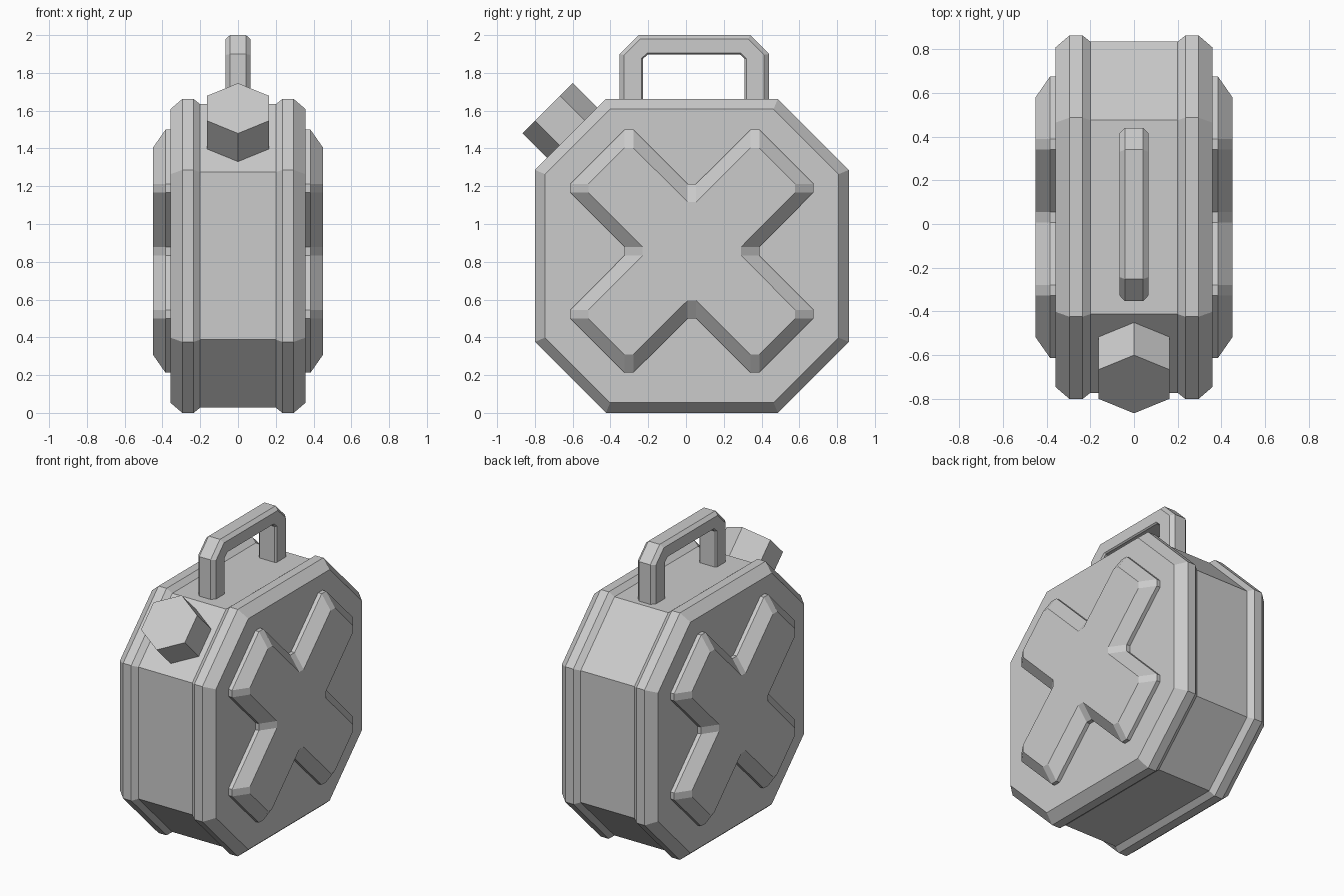
import bpy, bmesh
from mathutils import Vector

if "Cube" in bpy.data.objects:
    bpy.data.objects.remove(bpy.data.objects["Cube"])


def loft(name, rings):
    """Skin a list of equal-length point rings and cap both ends."""
    bm = bmesh.new()
    loops = [[bm.verts.new(p) for p in ring] for ring in rings]
    for a, b in zip(loops, loops[1:]):
        n = len(a)
        for i in range(n):
            bm.faces.new((a[i], a[(i + 1) % n], b[(i + 1) % n], b[i]))
    bm.faces.new(loops[0])
    bm.faces.new(loops[-1])
    bmesh.ops.recalc_face_normals(bm, faces=bm.faces)
    mesh = bpy.data.meshes.new(name)
    bm.to_mesh(mesh)
    bm.free()
    obj = bpy.data.objects.new(name, mesh)
    bpy.context.collection.objects.link(obj)
    return obj


# Can body: octagons inset by varying amounts across the width
CY, CZ = 0.031, 0.831


def octagon(x, half):
    e = 0.455 - 0.414 * (0.831 - half)
    pts = [(half, -e), (half, e), (e, half), (-e, half),
           (-half, e), (-half, -e), (-e, -half), (e, -half)]
    return [(x, CY + y, CZ + z) for y, z in pts]


side = [(0.358, 0.777), (0.295, 0.831), (0.235, 0.831), (0.20, 0.803)]
profile = side + [(-x, h) for x, h in reversed(side)]
loft("can_body", [octagon(x, h) for x, h in profile])


# Raised cross panels on both sides
def cross(x, inset):
    quarter = [(0.357, -0.023), (0.357, 0.023), (0.643, 0.31), (0.643, 0.357),
               (0.357, 0.643), (0.31, 0.643)]
    pts = []
    for y, z in quarter:
        if abs(y) > abs(z):
            y -= inset
        else:
            z -= inset
        pts.append((y, z))
    ring = []
    for _ in range(4):
        ring += pts
        pts = [(-z, y) for y, z in pts]
    return [(x, CY + y, 0.856 + z) for y, z in ring]


for label, s in (("right", 1), ("left", -1)):
    loft(label + "_cross_panel",
         [cross(s * 0.34, 0), cross(s * 0.384, 0), cross(s * 0.451, 0.096)])

# Hexagonal filler cap on the front upper slope
axis = Vector((0, -1, 1)).normalized()
across = Vector((0, 1, 1)).normalized()
tip = Vector((0, -0.7325, 1.6125))
R = 0.188
hexagon = [(0, 1), (0.866, 0.5), (0.866, -0.5), (0, -1), (-0.866, -0.5), (-0.866, 0.5)]
loft("filler_cap", [[tip - axis * d + Vector((R * u, 0, 0)) + across * (R * v)
                     for u, v in hexagon] for d in (0.25, 0)])

# Carry handle: chamfered section swept between outer and inner outlines
outer = [(-0.352, 1.6), (-0.352, 1.9), (-0.252, 2.0), (0.34, 2.0), (0.44, 1.9), (0.44, 1.6)]
inner = [(-0.227, 1.6), (-0.227, 1.875), (-0.203, 1.897), (0.286, 1.897), (0.31, 1.875), (0.31, 1.6)]
half = [(0, 0.042), (0.2, 0.066), (0.93, 0.066), (1, 0.056)]
section = half + [(t, -x) for t, x in reversed(half)]
loft("carry_handle", [[(x, o[0] + (i[0] - o[0]) * t, o[1] + (i[1] - o[1]) * t)
                       for t, x in section] for o, i in zip(outer, inner)])
